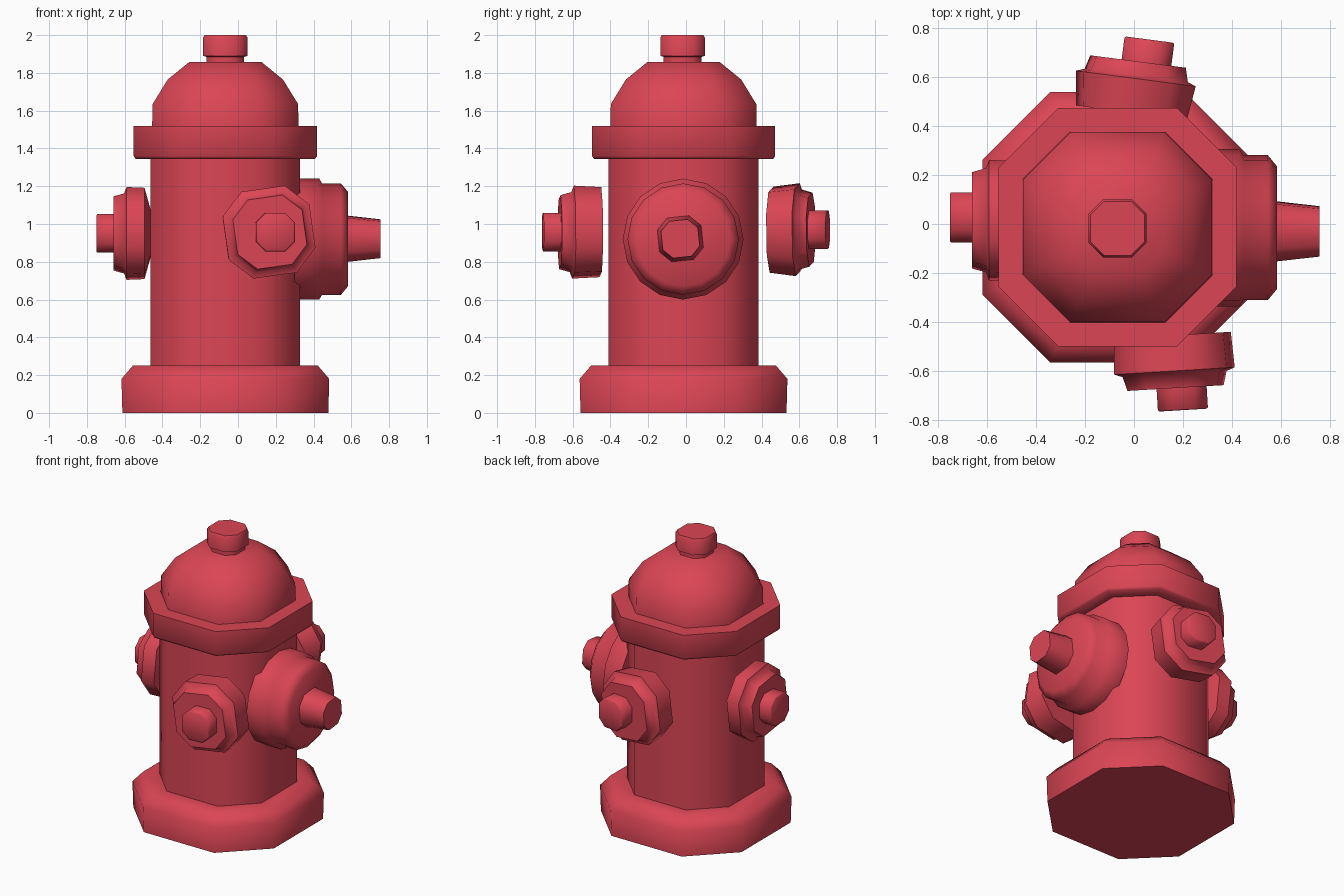
import bpy, bmesh, math
from mathutils import Vector, Matrix

if "Cube" in bpy.data.objects:
    bpy.data.objects.remove(bpy.data.objects["Cube"])

red = bpy.data.materials.new("hydrant_red")
red.diffuse_color = (0.71, 0.06, 0.09, 1)
red.use_nodes = True
red.node_tree.nodes["Principled BSDF"].inputs["Base Color"].default_value = red.diffuse_color

CX, CY = -0.067, -0.013          # axis of the barrel
K = 0.5                          # short/long ratio of the octagon corners


def section(n):
    """Unit cross-section: wide-cornered octagon or regular polygon."""
    if n == 8:
        return [(1, -K), (1, K), (K, 1), (-K, 1), (-1, K), (-1, -K), (-K, -1), (K, -1)]
    return [(math.cos(2 * math.pi * i / n), math.sin(2 * math.pi * i / n)) for i in range(n)]


def loft(name, profile, origin, axis=(0, 0, 1), n=8, spin=0, smooth=60):
    """Skin a profile of (half width, distance along axis) into a closed solid."""
    bm = bmesh.new()
    rings = [[bm.verts.new((x * h, y * h, t)) for x, y in section(n)] for h, t in profile]
    for a, b in zip(rings, rings[1:]):
        for i in range(n):
            j = (i + 1) % n
            bm.faces.new((a[i], a[j], b[j], b[i]))
    bm.faces.new(rings[0][::-1])
    bm.faces.new(rings[-1])
    rot = Matrix() if axis == (0, 0, 1) else Vector(axis).to_track_quat('Z', 'Y').to_matrix().to_4x4()
    bm.transform(Matrix.Translation(origin) @ rot @ Matrix.Rotation(math.radians(spin), 4, 'Z'))
    bmesh.ops.recalc_face_normals(bm, faces=bm.faces)
    for f in bm.faces:
        f.smooth = True
    for e in bm.edges:
        e.smooth = e.calc_face_angle(0) < math.radians(smooth)
    me = bpy.data.meshes.new(name)
    bm.to_mesh(me)
    bm.free()
    me.materials.append(red)
    ob = bpy.data.objects.new(name, me)
    bpy.context.collection.objects.link(ob)
    return ob


# Barrel, foot, flange, dome and top nut
loft("foot", [(0.545, 0), (0.55, 0.18), (0.49, 0.25), (0.39, 0.25)], (CX, CY, 0))
loft("barrel", [(0.396, 0.2), (0.396, 1.37)], (CX, CY, 0))
loft("flange", [(0.39, 1.345), (0.475, 1.345), (0.485, 1.36), (0.485, 1.52), (0.38, 1.52)], (CX, CY, 0))
loft("dome", [(0.388, 1.5), (0.385, 1.635), (0.305, 1.765), (0.192, 1.857)], (CX, CY, 0))
loft("top_nut", [(0.1, 1.84), (0.1, 1.885), (0.118, 1.89), (0.118, 1.985), (0.11, 2.0)],
     (CX, CY - 0.005, 0))

# Large outlet on the right
loft("large_outlet", [(0.32, -0.02), (0.32, 0.11), (0.295, 0.125), (0.295, 0.225), (0.25, 0.262)],
     (0.32, -0.015, 0.92), (1, 0.0, 0), n=16)
loft("large_outlet_nut", [(0.118, 0), (0.098, 0.185)], (0.57, -0.03, 0.922), (1, 0, 0), spin=6)

# Three small capped outlets: name, centre of cap shoulder, direction, back profile, nut shift
outlets = [
    ("front", (0.165, -0.603, 0.957), (0.06, -1, 0), [(0.225, -0.15)], (0.025, 0, 0)),
    ("back", (0.008, 0.597, 0.97), (0.13, 1, 0), [(0.215, -0.145)], (0.035, 0, 0)),
    ("left", (-0.595, 0.015, 0.95), (-1, 0, 0), [(0.12, -0.132), (0.228, -0.1)], (0, 0.012, 0)),
]
for name, pos, axis, back, shift in outlets:
    loft(name + "_cap", back + [(0.232, -0.005), (0.2, 0.008), (0.185, 0.065)], pos, axis, spin=8)
    loft(name + "_cap_nut", [(0.102, 0.05), (0.102, 0.15), (0.095, 0.155)],
         Vector(pos) + Vector(shift), axis)
